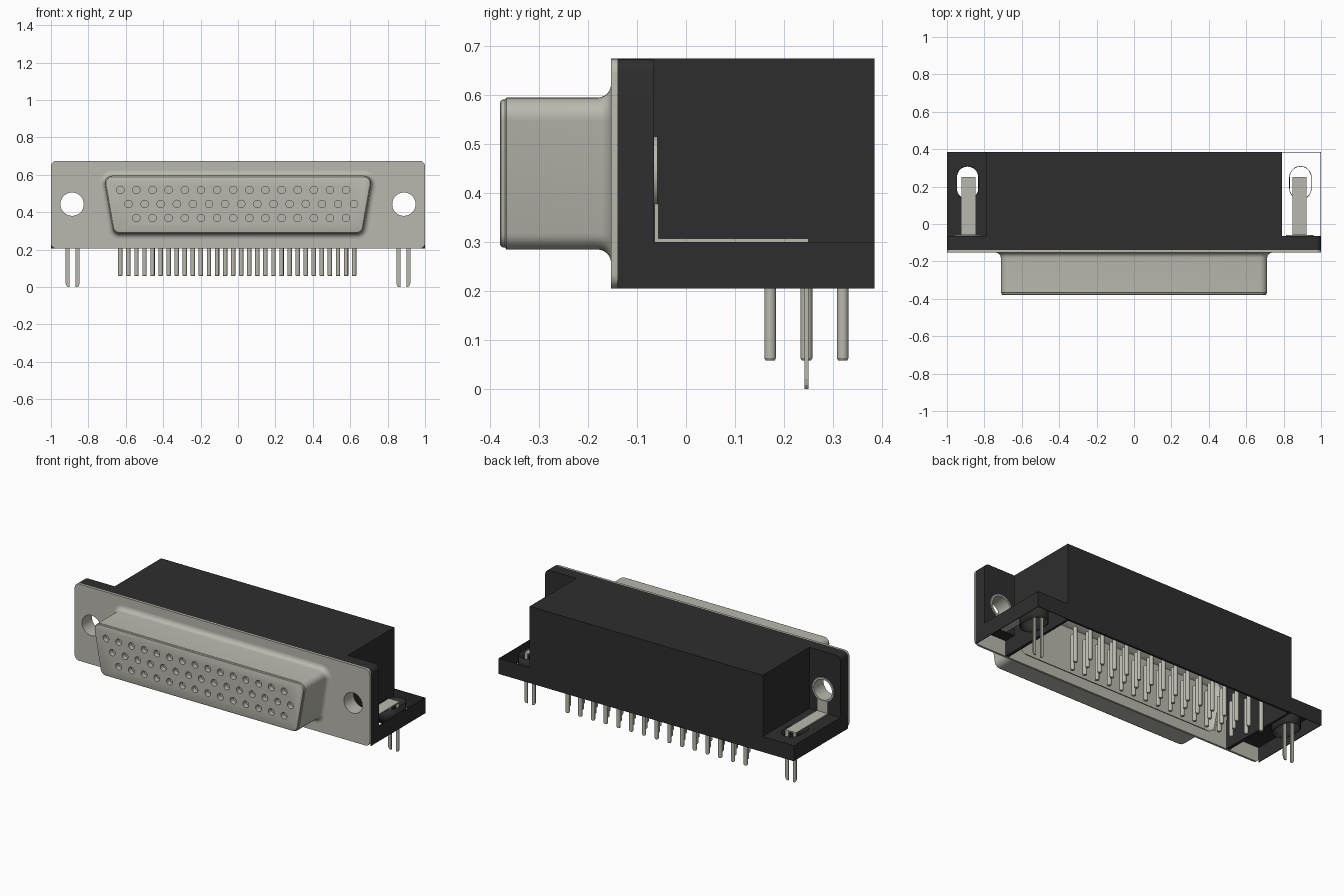
import bpy, bmesh, math
from mathutils import Vector, Matrix

if "Cube" in bpy.data.objects:
    bpy.data.objects.remove(bpy.data.objects["Cube"], do_unlink=True)


def material(name, rgb):
    m = bpy.data.materials.new(name)
    m.use_nodes = True
    m.diffuse_color = (*rgb, 1)
    m.node_tree.nodes["Principled BSDF"].inputs["Base Color"].default_value = (*rgb, 1)
    return m


METAL = material("warm grey metal", (0.49, 0.485, 0.425))
DARK = material("black plastic", (0.027, 0.027, 0.027))


def finish(name, bm, mat, smooth=False):
    bmesh.ops.recalc_face_normals(bm, faces=bm.faces)
    me = bpy.data.meshes.new(name)
    bm.to_mesh(me)
    bm.free()
    me.materials.append(mat)
    ob = bpy.data.objects.new(name, me)
    bpy.context.collection.objects.link(ob)
    if smooth:
        shade(ob)
    return ob


def activate(ob):
    bpy.ops.object.select_all(action='DESELECT')
    ob.select_set(True)
    bpy.context.view_layer.objects.active = ob


def shade(ob):
    activate(ob)
    bpy.ops.object.shade_smooth_by_angle(angle=math.radians(35))


def loft(name, rings, mat, caps=True, smooth=False):
    """Skin a list of equal-length point rings."""
    bm = bmesh.new()
    vs = [[bm.verts.new(p) for p in r] for r in rings]
    n = len(rings[0])
    for a, b in zip(vs, vs[1:]):
        for i in range(n):
            j = (i + 1) % n
            bm.faces.new((a[i], a[j], b[j], b[i]))
    if caps:
        bm.faces.new(vs[0])
        bm.faces.new(vs[-1])
    return finish(name, bm, mat, smooth)


def prism_y(name, pts, y0, y1, mat, smooth=False):
    return loft(name, [[(x, y, z) for x, z in pts] for y in (y0, y1)], mat, smooth=smooth)


def box(name, x0, x1, y0, y1, z0, z1, mat):
    x0, x1 = sorted((x0, x1))
    return prism_y(name, [(x0, z0), (x1, z0), (x1, z1), (x0, z1)], y0, y1, mat)


def arc(cx, cy, r, a0, a1, n=8):
    return [(cx + r * math.cos(math.radians(a0 + (a1 - a0) * i / n)),
             cy + r * math.sin(math.radians(a0 + (a1 - a0) * i / n))) for i in range(n + 1)]


def circle(cx, cz, r, n=32):
    return arc(cx, cz, r, 0, 360 - 360 / n, n - 1)


def cut(ob, cutter):
    m = ob.modifiers.new("cut", 'BOOLEAN')
    m.object, m.operation, m.solver = cutter, 'DIFFERENCE', 'EXACT'
    activate(ob)
    bpy.ops.object.modifier_apply(modifier=m.name)
    bpy.data.objects.remove(cutter, do_unlink=True)


def d_outline(off):
    """Trapezoid with round corners, grown by off."""
    r, t = 0.04, math.tan(math.radians(10))
    zt, zb = 0.595 - r, 0.285 + r
    xt = 0.72 - r * t - r / math.cos(math.radians(10))
    xb = xt - (zt - zb) * t
    R = r + off
    return (arc(xt, zt, R, -10, 90) + arc(-xt, zt, R, 90, 190)
            + arc(-xb, zb, R, 190, 270) + arc(xb, zb, R, 270, 350))


PITCH, HOLE_X, HOLE_Z = 0.0862, 0.887, 0.443
# start x, count, face height, tail depth
ROWS = [(-0.629, 15, 0.519, 0.32), (-0.586, 15, 0.444, 0.246), (-0.543, 14, 0.369, 0.172)]

# D-shaped front shell with flared foot
profile = [(-0.014, -0.185), (-0.006, -0.165), (0.016, -0.142), (0.028, -0.142), (0.028, -0.153)]
profile += [(0.028 - 0.028 * math.sin(a), -0.181 + 0.028 * math.cos(a))
            for a in [math.pi / 2 * k / 6 for k in range(1, 7)]]
profile += [(0, -0.367), (-0.004, -0.37), (-0.004, -0.374), (-0.006, -0.378), (-0.011, -0.38)]
shell = loft("front_shell", [[(x, y, z) for x, z in d_outline(o)] for o, y in profile], METAL)

# Contact sockets in the front face
bm = bmesh.new()
for x0, n, z, _ in ROWS:
    for i in range(n):
        mat = Matrix.Translation((x0 + i * PITCH, -0.38, z)) @ Matrix.Rotation(math.pi / 2, 4, 'X')
        bmesh.ops.create_cone(bm, cap_ends=True, segments=16, radius1=0.02, radius2=0.02,
                              depth=0.06, matrix=mat)
cut(shell, finish("socket_cutter", bm, METAL))
shade(shell)

# Face plate with rounded corners, shell opening and screw holes
x, z0, z1, r = 1 - 0.03, 0.205 + 0.03, 0.675 - 0.03, 0.03
outline = (arc(x, z1, r, 0, 90, 5) + arc(-x, z1, r, 90, 180, 5)
           + arc(-x, z0, r, 180, 270, 5) + arc(x, z0, r, 270, 360, 5))
plate = prism_y("face_plate", outline, -0.153, -0.14, METAL)
cut(plate, prism_y("opening_cutter", d_outline(0.026), -0.3, 0, METAL))
for s in (-1, 1):
    cut(plate, prism_y("screw_cutter", circle(s * HOLE_X, HOLE_Z, 0.0625), -0.3, 0, METAL))
shade(plate)

# Hollow housing, open at the bottom and front
bm = bmesh.new()
bmesh.ops.create_cube(bm, size=1, matrix=Matrix.Translation((0, 0.1225, 0.44))
                      @ Matrix.Diagonal((1.58, 0.525, 0.47, 1)))
bm.normal_update()
bmesh.ops.delete(bm, geom=[f for f in bm.faces if f.normal.z < -0.9 or f.normal.y < -0.9],
                 context='FACES')
housing = finish("housing", bm, DARK)
solid = housing.modifiers.new("walls", 'SOLIDIFY')
solid.thickness, solid.offset = 0.02, -1
# keep the wall growing inward whichever way the open box is oriented
if sum(f.normal.dot(f.center - Vector((0, 0.1225, 0.44))) for f in housing.data.polygons) < 0:
    housing.data.flip_normals()

for s, side in ((-1, "right"), (1, "left")):
    # Mounting ear
    ear_pts = [(s * px, pz) for px, pz in
               [(0.785, 0.3), (1, 0.3)] + arc(0.97, 0.645, 0.03, 0, 90, 5) + [(0.785, 0.675)]]
    ear = prism_y(side + "_ear", ear_pts, -0.14, -0.065, DARK)
    cut(ear, prism_y("ear_cutter", circle(s * HOLE_X, HOLE_Z, 0.068), -0.3, 0.1, DARK))
    shade(ear)

    # Foot walls
    box(side + "_foot_side", s * 0.996, s * 1, -0.14, 0.385, 0.205, 0.3, DARK)
    box(side + "_foot_back", s * 0.785, s * 1, 0.381, 0.385, 0.205, 0.3, DARK)

    # Slot sleeve in the foot
    slot = arc(s * 0.89, 0.25, 0.06, 0, 180, 10) + arc(s * 0.89, 0.19, 0.06, 180, 360, 10)
    sleeve = loft(side + "_slot_sleeve", [[(px, py, pz) for px, py in slot] for pz in (0.205, 0.3)],
                  DARK, caps=False, smooth=True)
    sleeve.modifiers.new("wall", 'SOLIDIFY').thickness = 0.003

    # Foot top with its slot, on the right end only
    if s < 0:
        top = box("right_foot_top", -0.998, -0.785, -0.14, 0.384, 0.295, 0.3, DARK)
        cut(top, loft("slot_cutter", [[(px, py, pz) for px, py in slot] for pz in (0.2, 0.4)], DARK))

    # Threaded sleeve and ring of the ground bracket
    ring = [[(px, y, pz) for px, pz in circle(s * HOLE_X, HOLE_Z, rad)] for rad, y in
            ((0.0625, -0.141), (0.068, -0.141), (0.068, -0.066), (0.074, -0.066),
             (0.074, -0.058), (0.0625, -0.058), (0.0625, -0.141))]
    loft(side + "_bracket_ring", ring, METAL, caps=False, smooth=True)

    # Ground bracket strip and its two prongs
    xa, xb = s * 0.847, s * 0.921
    box(side + "_bracket_riser", xa, xb, -0.064, -0.056, 0.3, 0.378, METAL)
    box(side + "_bracket_strip", xa, xb, -0.064, 0.25, 0.3, 0.307, METAL)
    for k, (outer, inner) in enumerate(((0.847, 0.868), (0.921, 0.9))):
        d = inner - outer
        pts = [(s * outer, 0.306), (s * outer, 0.02), (s * (outer + 0.15 * d), 0.008),
               (s * (outer + 0.45 * d), 0), (s * inner, 0), (s * inner, 0.306)]
        prism_y(f"{side}_prong_{k + 1}", pts, 0.242, 0.25, METAL)

# Solder tails with chamfered tips
bm = bmesh.new()
for x0, n, _, y in ROWS:
    for i in range(n):
        px = x0 + i * PITCH
        for rad1, rad2, za, zb in ((0.009, 0.012, 0.058, 0.063), (0.012, 0.012, 0.063, 0.275)):
            bmesh.ops.create_cone(bm, cap_ends=True, segments=14, radius1=rad1, radius2=rad2,
                                  depth=zb - za,
                                  matrix=Matrix.Translation((px, y, (za + zb) / 2)))
finish("solder_tails", bm, METAL, smooth=True)
